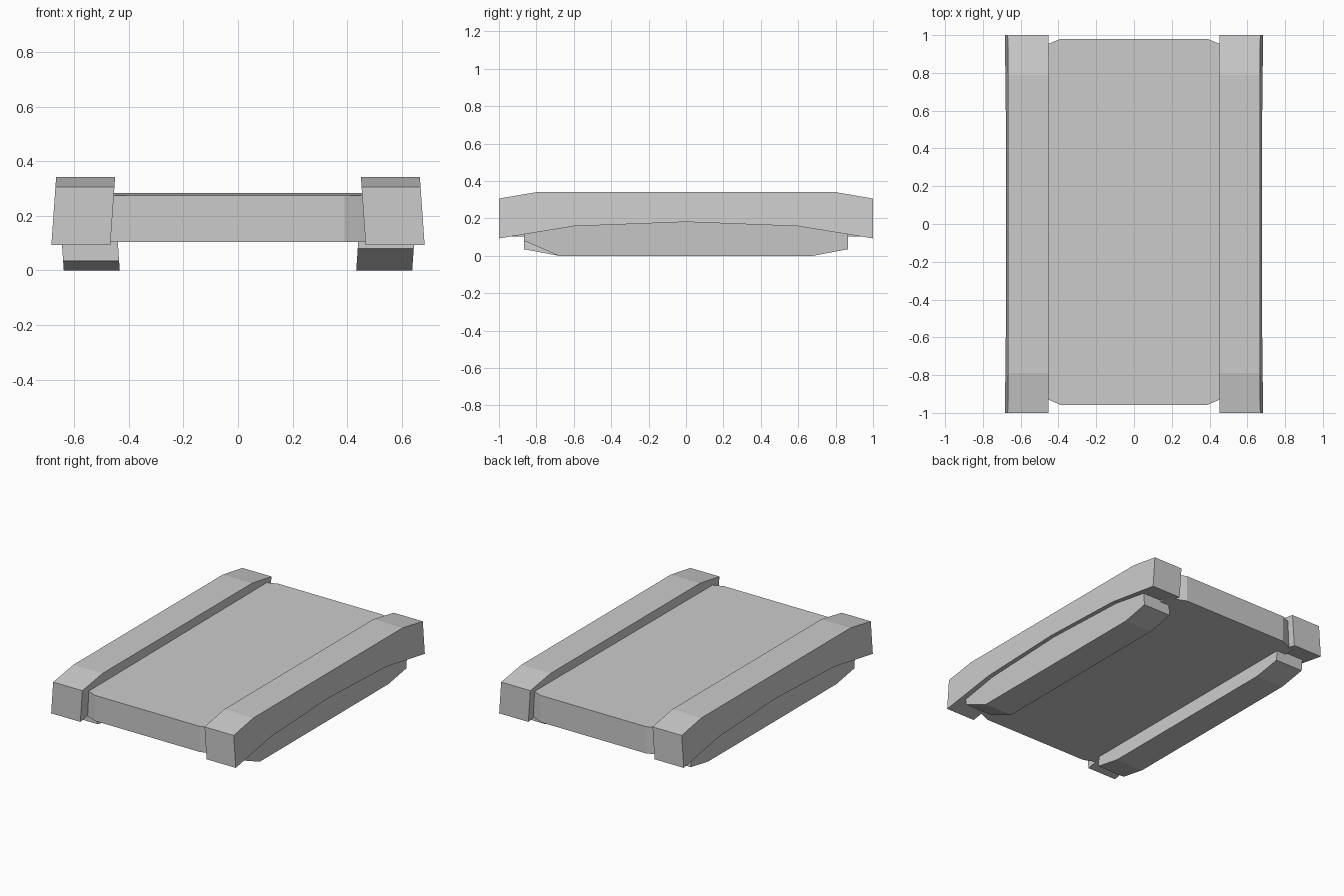
import bpy

if "Cube" in bpy.data.objects:
    bpy.data.objects.remove(bpy.data.objects["Cube"])


def extrude(name, profile, place):
    """Closed prism: profile is a 2D outline, place maps (a, b, side 0/1) to 3D."""
    n = len(profile)
    verts = [place(a, b, s) for s in (0, 1) for a, b in profile]
    faces = [list(range(n))[::-1], list(range(n, 2 * n))]
    faces += [(i, (i + 1) % n, n + (i + 1) % n, n + i) for i in range(n)]
    mesh = bpy.data.meshes.new(name)
    mesh.from_pydata(verts, [], faces)
    obj = bpy.data.objects.new(name, mesh)
    bpy.context.collection.objects.link(obj)
    # consistent outward normals
    import bmesh
    bm = bmesh.new()
    bm.from_mesh(mesh)
    bmesh.ops.recalc_face_normals(bm, faces=bm.faces)
    bm.to_mesh(mesh)
    bm.free()
    return obj


def side_bar(name, profile, side, inner, outer, lean):
    """Long bar along y with a (y, z) side profile, leaning in x as z rises."""
    return extrude(name, profile, lambda y, z, s: (
        side * ((outer if s else inner) + lean * z), y, z))


# Central deck slab: chamfered corners, top rising slightly to the back
outline = [(-0.51, -0.905), (-0.39, -0.957), (0.39, -0.957), (0.51, -0.905),
           (0.51, 0.93), (0.39, 0.98), (-0.39, 0.98), (-0.51, 0.93)]
extrude("deck", outline, lambda x, y, s: (
    x, y, 0.279 + 0.004 * y if s else 0.104))

# Side rails: bevelled top ends, arched underside
rail = [(-1, 0.093), (-1, 0.306), (-0.79, 0.342), (0.79, 0.342), (1, 0.306),
        (1, 0.093), (0.6, 0.158), (0, 0.181), (-0.6, 0.158)]

# Runners under the rails; the right one has a higher cut at the front
for side, label, nose in ((-1, "left", 0.035), (1, "right", 0.08)):
    side_bar(label + "_rail", rail, side, 0.474, 0.69, -0.07)
    runner = [(-0.865, nose), (-0.865, 0.2), (0.865, 0.2), (0.865, 0.035),
              (0.68, 0), (-0.68, 0)]
    side_bar(label + "_runner", runner, side, 0.433, 0.638, 0.07)
